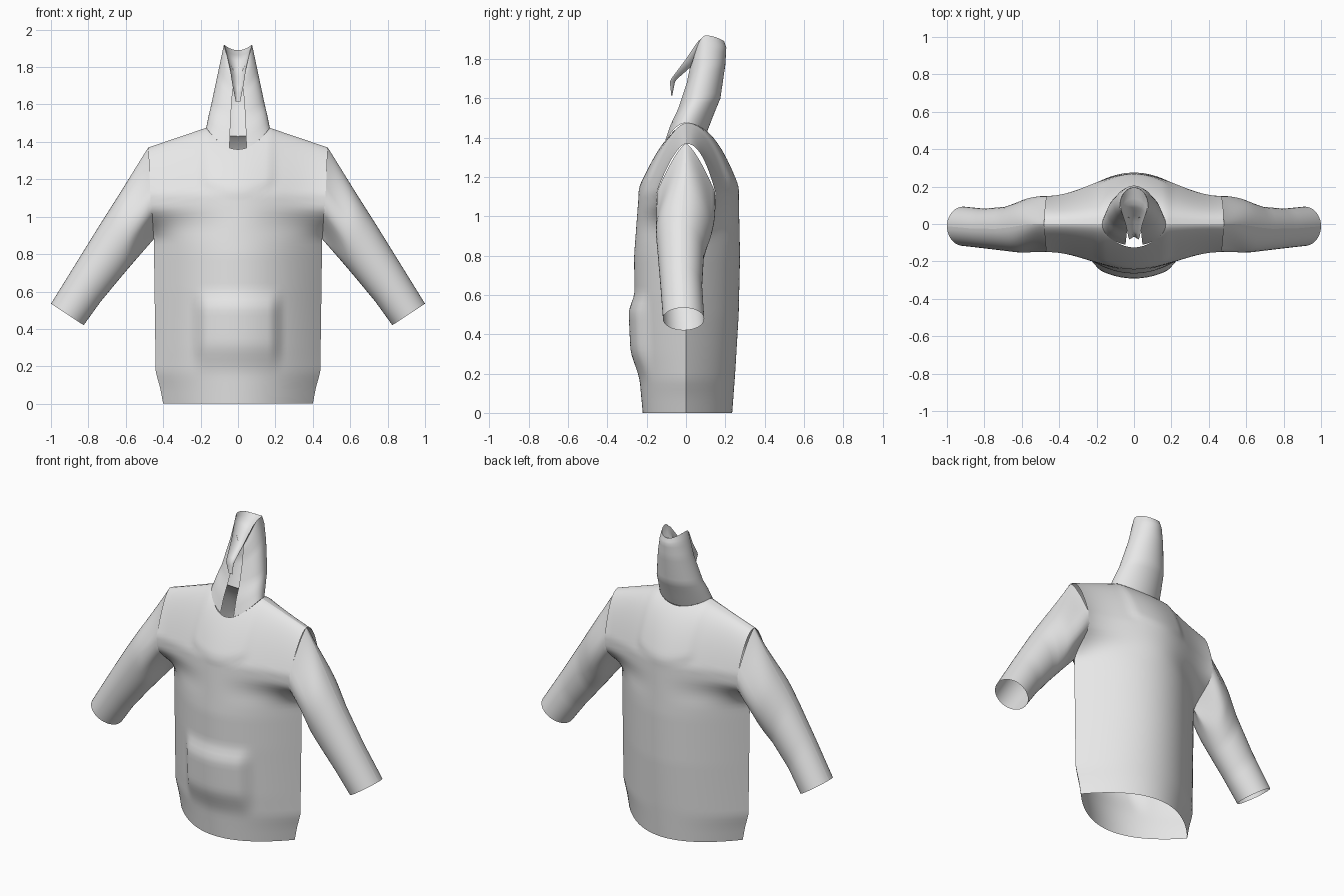
import bpy, math

if "Cube" in bpy.data.objects:
    bpy.data.objects.remove(bpy.data.objects["Cube"])

fabric = bpy.data.materials.new("light_grey_fabric")
fabric.diffuse_color = (0.8, 0.8, 0.8, 1)
fabric.use_nodes = True
fabric.node_tree.nodes["Principled BSDF"].inputs["Base Color"].default_value = fabric.diffuse_color


def sheet(name, rows, flip=False):
    """Smooth sheet from a grid of points."""
    n = len(rows[0])
    verts = [p for row in rows for p in row]
    faces = []
    for r in range(len(rows) - 1):
        for c in range(n - 1):
            f = (r*n + c, r*n + c + 1, (r+1)*n + c + 1, (r+1)*n + c)
            faces.append(f[::-1] if flip else f)
    me = bpy.data.meshes.new(name)
    me.from_pydata(verts, [], faces)
    me.materials.append(fabric)
    for p in me.polygons:
        p.use_smooth = True
    ob = bpy.data.objects.new(name, me)
    bpy.context.collection.objects.link(ob)
    return ob


def interp(table, t):
    """Piecewise linear lookup in (t, values...) rows."""
    if t <= table[0][0]:
        return table[0][1:]
    for a, b in zip(table, table[1:]):
        if t <= b[0]:
            k = (t - a[0]) / (b[0] - a[0])
            return tuple(p + (q - p)*k for p, q in zip(a[1:], b[1:]))
    return table[-1][1:]


def step(a, b, t):
    t = max(0, min(1, (t - a)/(b - a)))
    return t*t*(3 - 2*t)


WIDTH = [(0, .40), (.08, .415), (.17, .44), (.88, .45), (1.05, .465), (1.37, .48)]
FRONT = [(0, .22), (.17, .236), (.3, .248), (.6, .262), (.8, .264), (1.12, .24)]
BACK = [(0, .235), (.2, .25), (.5, .268), (.8, .275), (1.12, .268)]
NECK_U = .17/.48


def shoulder(u):
    return 1.475 - max(0, abs(u)*.48 - .17)*.339


def taper(z, top, power):
    """Rounds the panel over to the shoulder seam."""
    return max(0, min(1, (top - z)/(top - 1.12)))**power


def edge(z):
    """Half depth of the armhole at a height."""
    return .15*step(.86, 1.06, z)


def panel(name, depth, sign, power, neck_dip):
    us = [i/9*NECK_U for i in range(9)] + [NECK_U + (1-NECK_U)*i/16 for i in range(17)]
    us = [-u for u in us[:0:-1]] + us
    rows = []
    for r in range(61):
        row = []
        for u in us:
            a = abs(u)
            top = shoulder(u)
            cut = top - neck_dip*max(0, 1 - (a/NECK_U)**2)
            # rows are level to the underarm, then fan up to the shoulder
            if r <= 30:
                z = .88*r/30
            else:
                z = .88 + (cut - .88)*(1 - (1 - (r-30)/30)**1.5)
            e = edge(z)
            k = e/.15
            shape = (1-k)*(1 - a**2) + k*.5*(1 + math.cos(math.pi*a))
            y = e + (interp(depth, z)[0] - e)*shape
            x = u*interp(WIDTH, z)[0]
            # raised yoke below the neck
            y += .012*step(.22, .15, abs(x))*step(1.1, 1.17, z - 1.2*x*x)
            if sign < 0:  # pouch pocket
                y += .034*step(.25, .17, abs(x))*step(.15, .34, z)*step(.62, .5, z)
            y *= taper(z, top, power)
            row.append((x, sign*y, z))
        rows.append(row)
    return sheet(name, rows, flip=sign > 0)


panel("front_panel", FRONT, -1, .62, .115)
panel("back_panel", BACK, 1, .45, .045)

# Sleeves: t, top x, top z, bottom x, bottom z, centre y, half depth
SLEEVE = [(0, .48, 1.37, .45, .88, 0, .15), (.3, .635, 1.12, .555, .76, -.015, .14),
          (.5, .74, .955, .63, .672, -.026, .118), (.75, .87, .745, .735, .545, -.024, .106),
          (1, 1.0, .535, .825, .42, -.012, .105)]
for side, label in ((1, "left"), (-1, "right")):
    rows = []
    for i in range(25):
        t = i/24
        tx, tz, bx, bz, yc, hw = interp(SLEEVE, t)
        blend = step(0, .4, t)
        row = []
        for j in range(41):
            th = 2*math.pi*j/40
            h = (1 + math.cos(th))/2
            s = math.sin(th)
            x, z = bx + (tx-bx)*h, bz + (tz-bz)*h
            # the sleeve head follows the armhole, then rounds off
            z0 = .88 + .49*h
            y0 = math.copysign(edge(z0)*taper(z0, 1.37, .72), s)
            y = y0*(1-blend) + (yc + hw*s)*blend
            row.append((side*x, y, z))
        rows.append(row)
    sheet(label + "_sleeve", rows, flip=side > 0)

# Hood: t, half width, centre y, back depth, front depth, z, back dip, front dip
HOOD = [(0, .17, 0, .107, .115, 1.475, .045, .115), (.15, .157, .03, .112, .115, 1.54, .02, .085),
        (.3, .143, .06, .115, .105, 1.60, 0, .06), (.65, .107, .1, .1, .1, 1.77, 0, .1),
        (.85, .087, .105, .1, .09, 1.865, .008, .125), (1, .075, .1, .095, .07, 1.92, .03, .15)]


def hood_point(t, th):
    w, yc, b, f, z, db, df = interp(HOOD, t)
    c = math.cos(th)
    return (w*math.sin(th), yc + (b if c > 0 else f)*c, z - (db if c > 0 else df)*c*c)


sheet("hood_sides", [[hood_point(i/20, (math.pi - .27)*j/24) for j in range(-24, 25)]
                     for i in range(21)], flip=True)

# Hood peak folded forward: t, half width, edge y, edge z, centre y, centre z
PEAK = [(0, .075, .1, 1.92, .195, 1.89), (.2, .065, .06, 1.89, .1, 1.85),
        (.5, .045, 0, 1.80, .03, 1.765), (.8, .027, -.083, 1.69, -.055, 1.69),
        (1, .012, -.075, 1.615, -.07, 1.615)]
rows = []
for i in range(17):
    w, ye, ze, ym, zm = interp(PEAK, i/16)
    row = []
    for j in range(-8, 9):
        th = math.pi/2*j/8
        c = math.cos(th)
        k = c*(1 - i/16) + c*c*i/16
        if i == 0:
            row.append(hood_point(1, th))
        else:
            row.append((w*math.sin(th), ye + (ym-ye)*k, ze + (zm-ze)*k))
    rows.append(row)
sheet("hood_peak", rows, flip=True)
